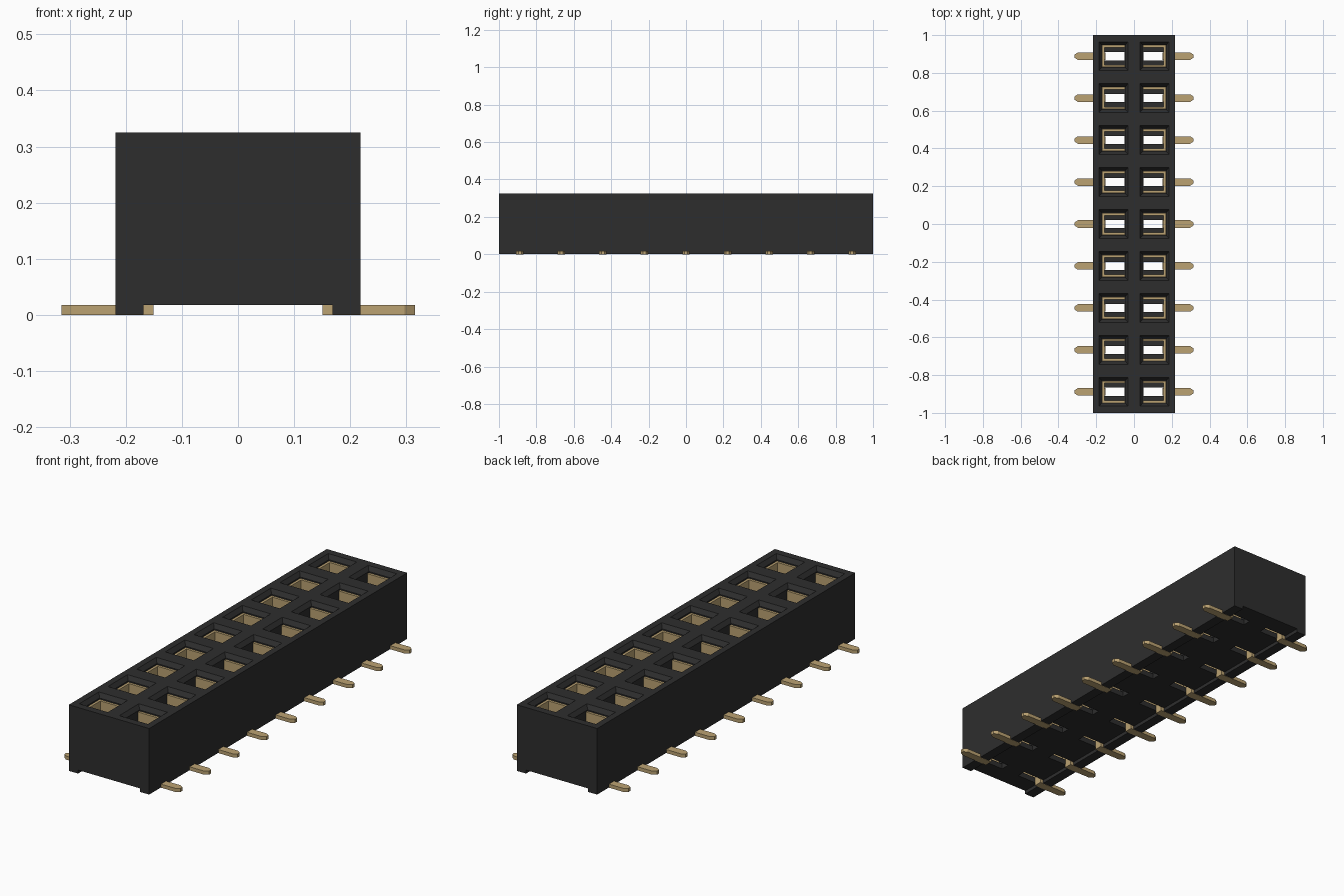
import bpy
import bmesh

cube = bpy.data.objects.get("Cube")
if cube:
    bpy.data.objects.remove(cube, do_unlink=True)


def material(name, rgb):
    m = bpy.data.materials.new(name)
    m.use_nodes = True
    m.diffuse_color = (*rgb, 1)
    bsdf = m.node_tree.nodes["Principled BSDF"]
    bsdf.inputs["Base Color"].default_value = (*rgb, 1)
    bsdf.inputs["Roughness"].default_value = 0.6
    return m


BLACK = material("black plastic", (0.027, 0.027, 0.027))
GOLD = material("gold plating", (0.50, 0.365, 0.17))


def loft(bm, rings):
    """Closed solid through rings of equal point count."""
    loops = [[bm.verts.new(p) for p in ring] for ring in rings]
    n = len(loops[0])
    for a, b in zip(loops, loops[1:]):
        for i in range(n):
            j = (i + 1) % n
            bm.faces.new((a[i], a[j], b[j], b[i]))
    bm.faces.new(loops[0])
    bm.faces.new(loops[-1])


def finish(bm, name, mat):
    bmesh.ops.recalc_face_normals(bm, faces=bm.faces[:])
    mesh = bpy.data.meshes.new(name)
    bm.to_mesh(mesh)
    bm.free()
    mesh.materials.append(mat)
    ob = bpy.data.objects.new(name, mesh)
    bpy.context.collection.objects.link(ob)
    return ob


def prism(bm, outline, side, y, z0, z1):
    loft(bm, [[(side * px, y + py, z) for px, py in outline] for z in (z0, z1)])


PITCH = 0.2222
ROWS = [(i - 4) * PITCH for i in range(9)]
SITES = [(side, y) for side in (1, -1) for y in ROWS]
TOP, BASE = 0.325, 0.018

# Housing: channel profile with a standoff rail along each side
profile = [(0.218, TOP), (0.218, 0.0008), (0.168, 0.0008), (0.168, BASE)]
profile += [(-x, z) for x, z in reversed(profile)]
bm = bmesh.new()
loft(bm, [[(x, y, z) for x, z in profile] for y in (-1, 1)])
housing = finish(bm, "housing", BLACK)

# Socket cutter sections: x min, x max, half depth, z
sections = [
    (0.031, 0.186, 0.076, TOP + 0.02),
    (0.031, 0.186, 0.076, TOP),
    (0.046, 0.171, 0.060, TOP - 0.02),
    (0.046, 0.171, 0.060, 0.045),
    (0.050, 0.165, 0.022, 0.0449),
    (0.050, 0.165, 0.022, 0.010),
]
bm = bmesh.new()
for side, y in SITES:
    loft(bm, [[(side * a, y - h, z), (side * b, y - h, z),
               (side * b, y + h, z), (side * a, y + h, z)]
              for a, b, h, z in sections])
cutter = finish(bm, "socket_cutter", BLACK)
cutter.hide_render = True

cut = housing.modifiers.new("sockets", "BOOLEAN")
cut.operation = "DIFFERENCE"
cut.solver = "EXACT"
cut.object = cutter
bpy.context.view_layer.objects.active = housing
bpy.ops.object.modifier_apply(modifier=cut.name)
bpy.data.objects.remove(cutter, do_unlink=True)

# Contacts: U-shaped springs opening to the centre, with a stem through the floor
u_shape = [(0.048, -0.058), (0.169, -0.058), (0.169, 0.058), (0.048, 0.058),
           (0.048, 0.046), (0.157, 0.046), (0.157, -0.046), (0.048, -0.046)]
stem = [(0.152, -0.020), (0.164, -0.020), (0.164, 0.020), (0.152, 0.020)]
# Solder tails: flat strips with a chamfered tip
tail = [(0.151, -0.020), (0.297, -0.020), (0.315, -0.008),
        (0.315, 0.008), (0.297, 0.020), (0.151, 0.020)]

for side, label in ((1, "left"), (-1, "right")):
    springs, tails = bmesh.new(), bmesh.new()
    for y in ROWS:
        prism(springs, u_shape, side, y, 0.047, 0.300)
        prism(springs, stem, side, y, 0.010, 0.060)
        prism(tails, tail, side, y, 0.0, 0.0175)
    finish(springs, label + "_contacts", GOLD)
    finish(tails, label + "_solder_tails", GOLD)
